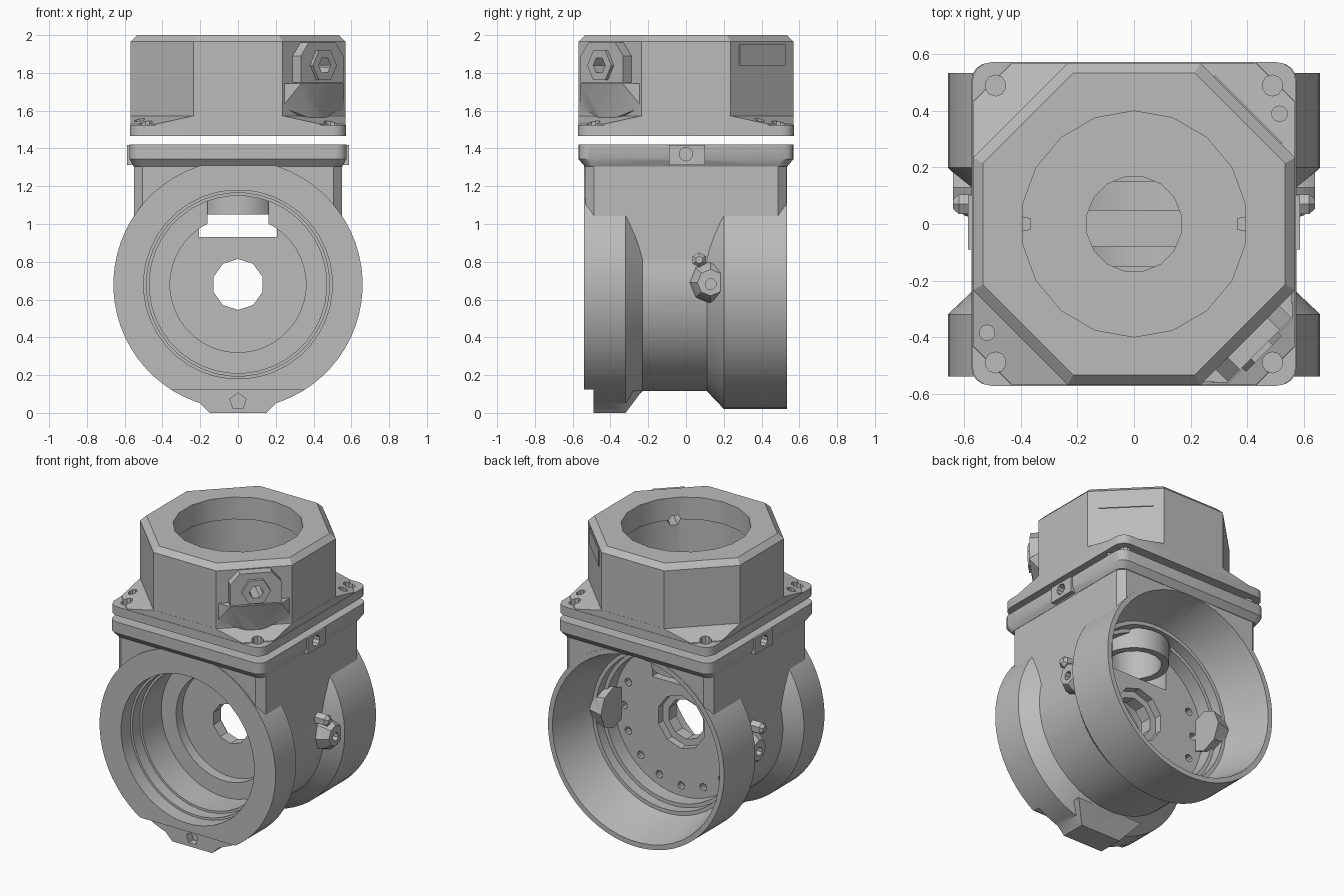
import bpy, bmesh
from math import sin, cos, pi, sqrt, radians
from mathutils import Vector

cube = bpy.data.objects.get("Cube")
if cube:
    bpy.data.objects.remove(cube)

metal = bpy.data.materials.new("cast_grey")
metal.use_nodes = True
GREY = (0.5, 0.5, 0.5, 1)
metal.diffuse_color = GREY
metal.node_tree.nodes["Principled BSDF"].inputs["Base Color"].default_value = GREY
AXIS_Z = 0.68


def finish(name, bm):
    bmesh.ops.recalc_face_normals(bm, faces=bm.faces)
    mesh = bpy.data.meshes.new(name)
    bm.to_mesh(mesh)
    bm.free()
    mesh.materials.append(metal)
    ob = bpy.data.objects.new(name, mesh)
    bpy.context.collection.objects.link(ob)
    return ob


def loft(name, rings):
    """Closed solid through rings of equal point count."""
    bm = bmesh.new()
    loops = [[bm.verts.new(p) for p in ring] for ring in rings]
    n = len(loops[0])
    for a, b in zip(loops, loops[1:]):
        for i in range(n):
            j = (i + 1) % n
            bm.faces.new((a[i], a[j], b[j], b[i]))
    bm.faces.new(loops[0])
    bm.faces.new(loops[-1])
    return finish(name, bm)


def hull(name, points):
    bm = bmesh.new()
    for p in points:
        bm.verts.new(p)
    bmesh.ops.convex_hull(bm, input=bm.verts)
    return finish(name, bm)


def lathe(name, axis, center, profile, n=48):
    """Turned solid; profile is (position along axis, radius)."""
    place = {"x": lambda h, u, v: (h, u, v),
             "y": lambda h, u, v: (u, h, v),
             "z": lambda h, u, v: (u, v, h)}[axis]
    c = Vector(center)
    angles = [2 * pi * (i + 0.5) / n for i in range(n)]
    return loft(name, [[c + Vector(place(h, r * cos(t), r * sin(t))) for t in angles]
                       for h, r in profile])


def box(name, lo, hi):
    return hull(name, [(x, y, z) for x in (lo[0], hi[0])
                       for y in (lo[1], hi[1]) for z in (lo[2], hi[2])])


def rounded(hx, hy, r, z, steps=4):
    """Rectangle ring with rounded corners; one step gives a chamfer."""
    pts = []
    for q, (sx, sy) in enumerate([(1, 1), (-1, 1), (-1, -1), (1, -1)]):
        for k in range(steps + 1):
            t = pi / 2 * (q + k / steps)
            pts.append((sx * (hx - r) + r * cos(t), sy * (hy - r) + r * sin(t), z))
    return pts


def octagon(h, c, z):
    return rounded(h, h, h - c, z, 1)


def combine(target, tool, mode):
    mod = target.modifiers.new("combine", "BOOLEAN")
    mod.operation = mode
    mod.solver = "EXACT"
    mod.object = tool
    bpy.context.view_layer.update()
    with bpy.context.temp_override(object=target, active_object=target):
        bpy.ops.object.modifier_apply(modifier=mod.name)
    bpy.data.objects.remove(tool)


def add(target, tool):
    combine(target, tool, "UNION")


def cut(target, tool):
    combine(target, tool, "DIFFERENCE")


def facet(sy, u, v, d):
    """Point on the +x corner face: along it, height, distance out."""
    n, t = Vector((1, sy, 0)) / sqrt(2), Vector((-sy, 1, 0)) / sqrt(2)
    return n * d + t * u + Vector((0, 0, v))


# Lower housing: spool with wide ends, squared neck and mounting flange
hub = (0, 0, AXIS_Z)
housing = lathe("lower_housing", "y", hub, [(-.54, .66), (-.32, .66), (-.23, .565),
                (.11, .565), (.2, .66), (.535, .66)], 64)
add(housing, loft("neck", [rounded(.55, .532, .045, z, 1) for z in (AXIS_Z, 1.33)]))
add(housing, loft("flange", [rounded(.552, .536, .05, 1.305), rounded(.575, .57, .06, 1.345),
                             rounded(.575, .57, .06, 1.42)]))
add(housing, hull("foot", [(s * x, y, z) for s in (-1, 1) for x, y, z in
                  [(.15, -.535, 0), (.15, -.32, 0), (.25, -.535, .1), (.25, -.23, .12)]]))
cut(housing, box("toe_relief", (-1, -1, -.5), (1, -.49, .125)))

# Front and rear stepped bores around a dividing plate
cut(housing, lathe("front_bore", "y", hub, [(-.7, .5), (-.44, .5), (-.44, .485), (-.36, .485),
                   (-.36, .47), (-.15, .47), (-.15, .36), (-.08, .36)], 40))
cut(housing, lathe("rear_bore", "y", hub, [(.05, .5), (.15, .5), (.15, .525), (.22, .525),
                   (.22, .55), (.28, .57), (.55, .63)], 48))
cut(housing, lathe("shaft_hole", "y", hub, [(-.3, .135), (0, .135), (0, .18), (.3, .18)], 10))
for i in range(11):
    t = radians(22.5 * (1 - i))
    cut(housing, lathe("plate_hole", "y", (.43 * cos(t), 0, AXIS_Z + .43 * sin(t)),
                       [(.0, .026), (.2, .026)], 10))

# Vertical passage with hanging tube
cut(housing, lathe("passage", "z", (0, 0, 0), [(.93, .222), (1.18, .222)], 24))
cut(housing, lathe("top_hole", "z", (0, 0, 0), [(1.1, .17), (1.6, .17)], 16))
tube = lathe("drop_tube", "z", (0, 0, 0), [(1.05, .215), (1.19, .215)], 24)
cut(tube, lathe("tube_bore", "z", (0, 0, 0), [(1.0, .17), (1.3, .17)], 16))

# Side lugs and drain bosses on both sides
for s in (-1, 1):
    add(housing, box("lug", (s * .5, -.09, 1.312), (s * .587, .1, 1.418)))
    cut(housing, lathe("lug_hole", "x", (0, 0, 1.37), [(s * .5, .036), (s * .7, .036)], 10))
    add(housing, hull("boss", [(s * x, .13 + r * cos(t), .69 + r * sin(t))
                      for x, r in ((.45, .14), (.6, .1), (.64, .07))
                      for t in [pi / 4 * k for k in range(8)]]))
    cut(housing, lathe("boss_hole", "x", (0, .13, AXIS_Z), [(s * .55, .03), (s * .8, .03)], 8))
    lathe("left_screw" if s > 0 else "right_screw", "x", (0, .07, .81),
          [(s * .5, .04), (s * .62, .04), (s * .64, .02)], 6)
cut(housing, hull("foot_hole", [(.045 * cos(t), y, .06 + .045 * sin(t)) for y in (-.6, -.44)
                  for t in [pi / 2 + 2 * pi / 5 * k for k in range(5)]]))

# Upper cap: bevelled octagon on a rounded square flange
cap = loft("upper_cap", [octagon(.569, .235, 1.47), octagon(.569, .235, 1.965),
                         octagon(.535, .215, 2.0)])
add(cap, loft("corner_fillets", [octagon(.57, .45, 1.5), octagon(.57, .43, 1.53),
                                 octagon(.57, .225, 1.575)]))
add(cap, loft("cap_flange", [rounded(.573, .573, .07, z) for z in (1.465, 1.525)]))

# Port on the front left corner face: pad, ledge and nut
pad = [(-.16, 1.75), (.16, 1.75), (.16, 1.89), (.1, 1.96), (-.1, 1.96), (-.16, 1.89)]
add(cap, hull("port_pad", [facet(-1, u, v, d) for u, v in pad for d in (.52, .63)]))
add(cap, hull("port_ledge", [facet(-1, s * u, v, d) for s in (-1, 1) for u, v, d in
              [(.16, 1.745, .635), (.22, 1.745, .57), (.23, 1.62, .56), (.03, 1.55, .6),
               (.16, 1.745, .52), (.1, 1.55, .52)]]))
hexes = [(cos(pi / 3 * k), sin(pi / 3 * k)) for k in range(6)]
add(cap, hull("port_nut", [facet(-1, .09 * a, 1.84 + .09 * b, d)
                           for a, b in hexes for d in (.6, .65)]))
cut(cap, hull("port_hole", [facet(-1, .045 * a, 1.84 + .045 * b, d)
                            for a, b in hexes for d in (.3, .8)]))

# Cap bore with lip, corner bolt holes
cut(cap, lathe("cap_bore", "z", (0, 0, 0), [(1.3, .43), (1.85, .43), (1.85, .4), (2.1, .4)], 18))
bolts = [(x, y, .037) for x in (-.49, .49) for y in (-.49, .49)]
bolts += [(-.52, -.385, .028), (.515, .39, .028)]
for x, y, r in bolts:
    cut(cap, lathe("bolt_hole", "z", (x, y, 0), [(1.4, r), (1.62, r)], 10))

# Blank rating plate on the rear left corner face, stop pins in the bore
hull("rating_plate", [facet(1, u, v, d) for u in (-.17, .17)
                      for v in (1.84, 1.95) for d in (.565, .575)])
for s, name in ((-1, "right_pin"), (1, "left_pin")):
    hull(name, [(s * x, k * y, z) for k in (-1, 1) for z in (1.6, 1.68)
                for x, y in ((.44, .035), (.365, .02))])

# Smooth curved faces, keep machined edges sharp
for ob in [o for o in bpy.context.scene.objects if o.type == "MESH"]:
    if metal.name not in ob.data.materials:
        continue
    bpy.ops.object.select_all(action="DESELECT")
    ob.select_set(True)
    bpy.context.view_layer.objects.active = ob
    bpy.ops.object.shade_smooth_by_angle(angle=radians(30))
